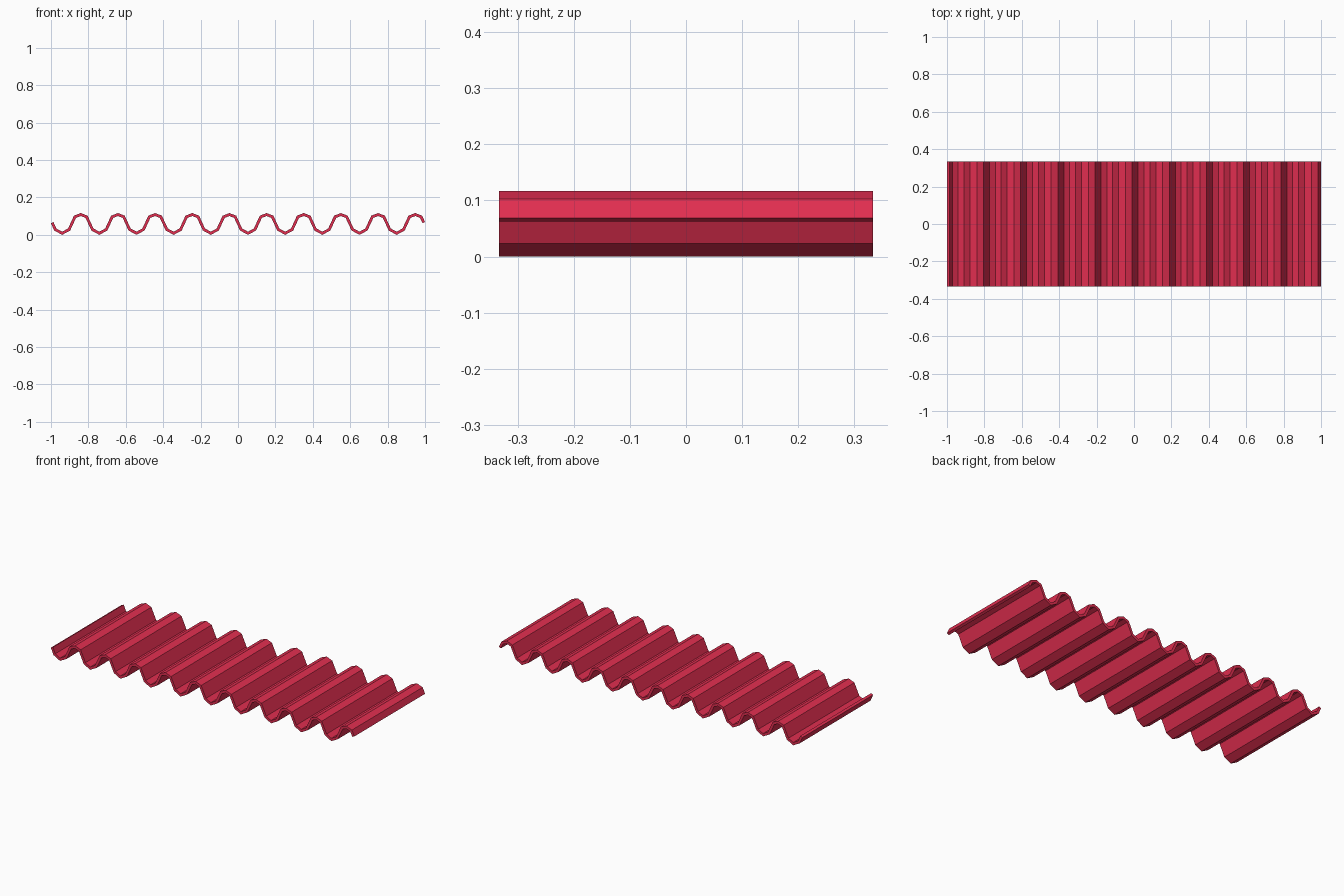
import bpy, bmesh
from mathutils import Vector

if "Cube" in bpy.data.objects:
    bpy.data.objects.remove(bpy.data.objects["Cube"])

PERIOD, WAVES, T, HALF_Y = 0.1987, 10, 0.0075, 0.333
X0 = -PERIOD * WAVES / 2

# centre line of one wave, starting part-way down a steep flank
wave = [(0.0165, 0.029), (0.0535, 0.009), (0.0905, 0.029),
        (0.122, 0.097), (0.1529, 0.109), (0.1837, 0.097)]
path = [Vector((X0, 0.066))]
for i in range(WAVES):
    path += [Vector((X0 + i * PERIOD + x, z)) for x, z in wave]
path.append(Vector((-X0, 0.066)))


def normal(a, b):
    d = (b - a).normalized()
    return Vector((-d.y, d.x))


# mitred offsets give the sheet an even thickness
upper, lower = [], []
for i, p in enumerate(path):
    n1 = normal(path[i - 1], p) if i else normal(p, path[1])
    n2 = normal(p, path[i + 1]) if i < len(path) - 1 else n1
    m = (n1 + n2).normalized()
    off = m * (T / m.dot(n1))
    upper.append(p + off)
    lower.append(p - off)

# extrude the profile strip along y
bm = bmesh.new()
low = [bm.verts.new((p.x, -HALF_Y, p.y)) for p in lower]
top = [bm.verts.new((p.x, -HALF_Y, p.y)) for p in upper]
strip = [bm.faces.new((low[i], low[i + 1], top[i + 1], top[i]))
         for i in range(len(path) - 1)]
res = bmesh.ops.extrude_face_region(bm, geom=strip, use_keep_orig=True)
verts = [g for g in res["geom"] if isinstance(g, bmesh.types.BMVert)]
bmesh.ops.translate(bm, verts=verts, vec=(0, 2 * HALF_Y, 0))
bmesh.ops.recalc_face_normals(bm, faces=bm.faces)

# stand exactly on the ground
zmin = min(v.co.z for v in bm.verts)
bmesh.ops.translate(bm, verts=bm.verts, vec=(0, 0, -zmin))

mesh = bpy.data.meshes.new("corrugated_sheet")
bm.to_mesh(mesh)
bm.free()
sheet = bpy.data.objects.new("corrugated_sheet", mesh)
bpy.context.collection.objects.link(sheet)

# red paint
mat = bpy.data.materials.new("red_paint")
mat.diffuse_color = (0.75, 0.027, 0.08, 1)
mat.use_nodes = True
mat.node_tree.nodes["Principled BSDF"].inputs["Base Color"].default_value = mat.diffuse_color
mesh.materials.append(mat)
